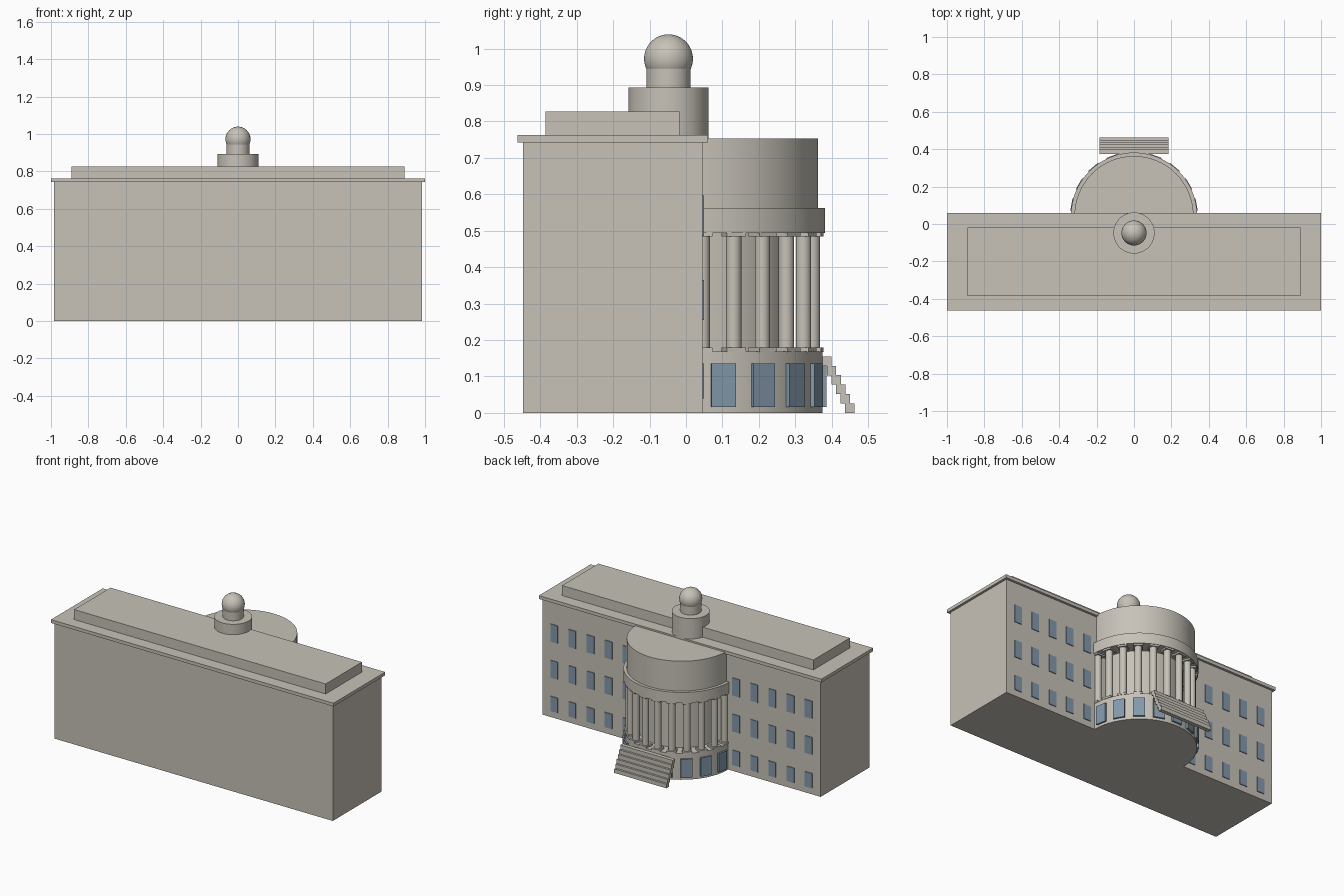
import bpy, math
from mathutils import Matrix

cube = bpy.data.objects.get("Cube")
if cube:
    bpy.data.objects.remove(cube, do_unlink=True)


def make_material(name, rgb):
    m = bpy.data.materials.new(name)
    m.use_nodes = True
    m.diffuse_color = (*rgb, 1)
    m.node_tree.nodes["Principled BSDF"].inputs["Base Color"].default_value = (*rgb, 1)
    return m


STONE = make_material("pale stone", (0.57, 0.54, 0.48))
GLASS = make_material("blue glass", (0.23, 0.32, 0.41))


def finish(name, mat, smooth=False):
    ob = bpy.context.object
    ob.name = ob.data.name = name
    ob.data.materials.append(mat)
    if smooth:
        bpy.ops.object.shade_smooth_by_angle(angle=math.radians(35))
    return ob


def box(name, x, y, z, mat=STONE):
    """Box from (min, max) ranges on each axis."""
    bpy.ops.mesh.primitive_cube_add(size=1)
    ob = finish(name, mat)
    mid = [(a + b) / 2 for a, b in (x, y, z)]
    ob.data.transform(Matrix.Diagonal((x[1] - x[0], y[1] - y[0], z[1] - z[0], 1)))
    ob.location = mid
    return ob


def cylinder(name, r, x, y, z0, z1, sides=96):
    bpy.ops.mesh.primitive_cylinder_add(vertices=sides, radius=r, depth=z1 - z0,
                                        location=(x, y, (z0 + z1) / 2))
    return finish(name, STONE, True)


def ring_box(name, angle, radius, depth, width, z0, z1, mat=STONE):
    """Box standing on the bow's circle, turned to face outward."""
    ob = box(name, (-depth / 2, depth / 2), (-width / 2, width / 2), (z0, z1), mat)
    ob.location.x = radius * math.cos(angle)
    ob.location.y = BOW_Y + radius * math.sin(angle)
    ob.rotation_euler.z = angle
    return ob


BOW_Y = 0.045

# Main block and stepped roof
box("main_block", (-0.985, 0.985), (-0.448, BOW_Y), (0, 0.745))
box("cornice", (-1, 1), (-0.463, 0.06), (0.742, 0.763))
box("roof_attic", (-0.89, 0.89), (-0.385, -0.018), (0.763, 0.827))

# Roof lantern
cylinder("lantern_base", 0.11, 0, -0.048, 0.752, 0.893)
cylinder("lantern_neck", 0.061, 0, -0.048, 0.893, 0.96)
bpy.ops.mesh.primitive_uv_sphere_add(segments=48, ring_count=24, radius=0.067,
                                     location=(0, -0.048, 0.972))
finish("lantern_dome", STONE, True)

# Rounded portico
cylinder("portico_base", 0.33, 0, BOW_Y, 0, 0.168)
cylinder("portico_inner_wall", 0.25, 0, BOW_Y, 0.168, 0.494)
cylinder("portico_entablature", 0.337, 0, BOW_Y, 0.494, 0.562)
cylinder("portico_parapet", 0.318, 0, BOW_Y, 0.562, 0.753)

# Colonnade
for i in range(12):
    a = math.pi * i / 11
    cylinder("column_shaft", 0.021, 0.305 * math.cos(a), BOW_Y + 0.305 * math.sin(a),
             0.178, 0.485, 24)
    ring_box("column_plinth", a, 0.305, 0.055, 0.055, 0.167, 0.179)
    ring_box("column_capital", a, 0.305, 0.055, 0.055, 0.484, 0.495)

# Ground floor windows around the portico
for i in range(9):
    ring_box("portico_window", math.radians(10 + 20 * i), 0.333, 0.014, 0.068,
             0.016, 0.135, GLASS)

# Three rows of windows on each wing
for side in (-1, 1):
    for i in range(5):
        x = side * (0.388 + 0.128 * i)
        for z0, z1 in ((0.04, 0.135), (0.255, 0.365), (0.485, 0.597)):
            box("wing_window", (x - 0.026, x + 0.026), (0.043, 0.050), (z0, z1), GLASS)

# Entrance stairs
for i in range(6):
    y = 0.375 + 0.0124 * i
    z = 0.155 - 0.0258 * i
    box("stair_step", (-0.185, 0.185), (y, y + 0.025), (z - 0.026, z))
